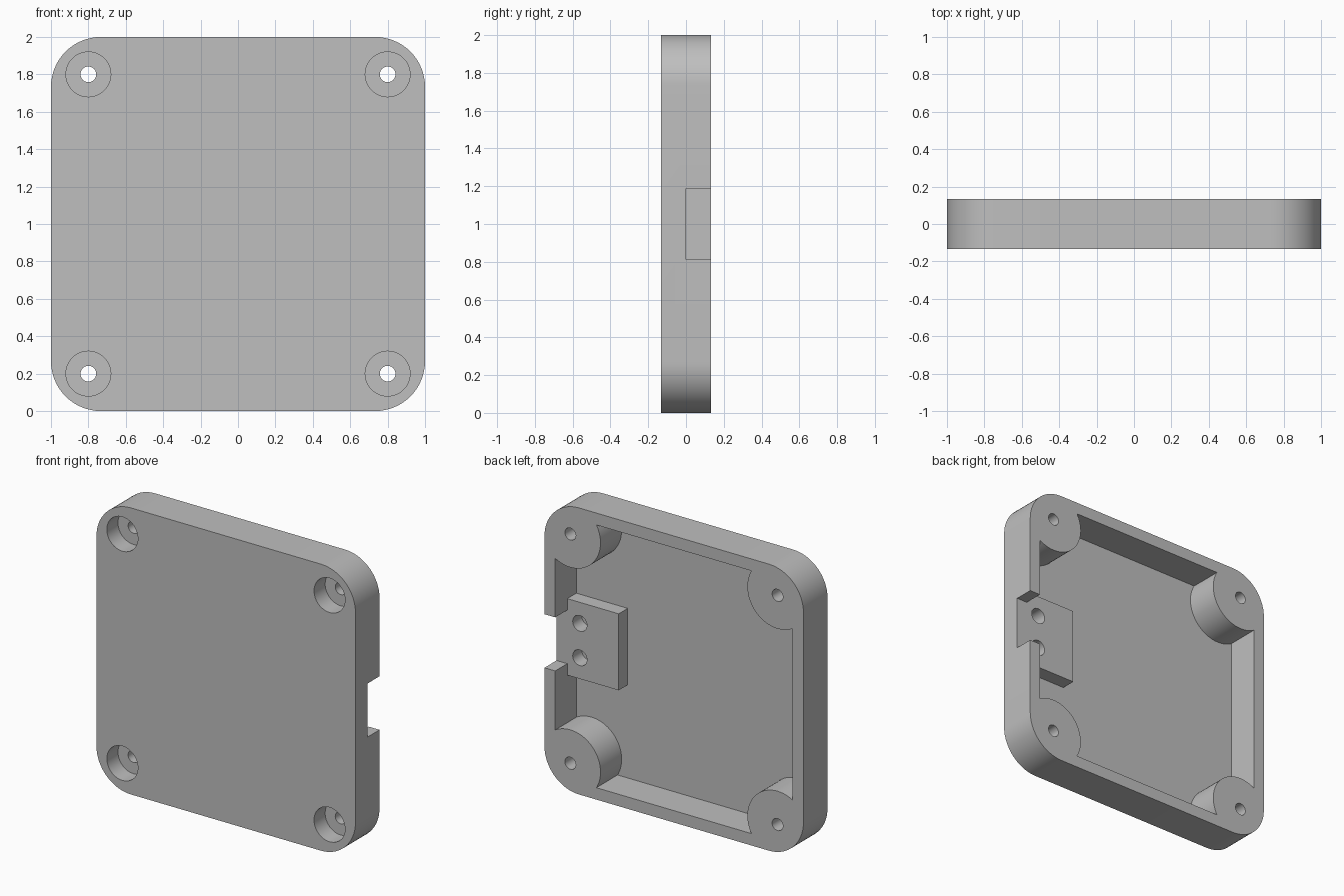
import bpy
import bmesh
from math import cos, sin, pi, radians
from mathutils import Matrix, Vector

cube = bpy.data.objects.get("Cube")
if cube:
    bpy.data.objects.remove(cube, do_unlink=True)

HALF_DEPTH = 0.133
CORNER = 0.267      # outer corner radius
INNER = 0.917       # half size of the recess
FLOOR_Y = -0.1      # recess floor
SCREW = 0.8         # screw offset from the centre

grey = bpy.data.materials.new("light grey")
grey.use_nodes = True
grey.diffuse_color = (0.52, 0.52, 0.52, 1)
grey.node_tree.nodes["Principled BSDF"].inputs["Base Color"].default_value = (0.52, 0.52, 0.52, 1)


def make_object(name, bm):
    bmesh.ops.recalc_face_normals(bm, faces=bm.faces)
    mesh = bpy.data.meshes.new(name)
    bm.to_mesh(mesh)
    bm.free()
    mesh.materials.append(grey)
    obj = bpy.data.objects.new(name, mesh)
    bpy.context.collection.objects.link(obj)
    return obj


def prism(name, outline, y0, y1):
    """Extrude an (x, z) outline from y0 to y1."""
    bm = bmesh.new()
    face = bm.faces.new([bm.verts.new((x, y0, z)) for x, z in outline])
    extruded = bmesh.ops.extrude_face_region(bm, geom=[face])["geom"]
    verts = [v for v in extruded if isinstance(v, bmesh.types.BMVert)]
    bmesh.ops.translate(bm, verts=verts, vec=(0, y1 - y0, 0))
    return make_object(name, bm)


def box(name, x0, x1, y0, y1, z0, z1):
    return prism(name, [(x0, z0), (x1, z0), (x1, z1), (x0, z1)], y0, y1)


def cylinder(name, x, z, radius, y0, y1, sides=48):
    ring = [(x + radius * cos(2 * pi * i / sides), z + radius * sin(2 * pi * i / sides))
            for i in range(sides)]
    return prism(name, ring, y0, y1)


def cut(target, cutter):
    mod = target.modifiers.new("cut", "BOOLEAN")
    mod.operation = "DIFFERENCE"
    mod.solver = "EXACT"
    mod.object = cutter
    bpy.context.view_layer.objects.active = target
    bpy.ops.object.modifier_apply(modifier=mod.name)
    bpy.data.objects.remove(cutter, do_unlink=True)


# Rounded square shell
outline = []
inset = 1 - CORNER
for corner, (sx, sz) in enumerate([(1, 1), (-1, 1), (-1, -1), (1, -1)]):
    for step in range(17):
        a = (corner + step / 16) * pi / 2
        outline.append((sx * inset + CORNER * cos(a), 1 + sz * inset + CORNER * sin(a)))
shell = prism("enclosure_cover", outline, -HALF_DEPTH, HALF_DEPTH)

# Recess, leaving corner bosses and the cable clamp block standing
recess = box("recess_cutter", -INNER, INNER, FLOOR_Y, 0.2, 1 - INNER, 1 + INNER)
screws = [(x, 1 + z) for x in (-SCREW, SCREW) for z in (-SCREW, SCREW)]
for x, z in screws:
    cut(recess, cylinder("boss", x, z, 0.233, -0.3, 0.3, 64))
cut(recess, box("clamp_block", 0.52, 1.1, -0.3, 0, 0.733, 1.267))
cut(shell, recess)

# Cable notch in the left wall, level with the block
cut(shell, box("notch_cutter", 0.85, 1.1, 0, 0.3, 0.813, 1.187))

# Screw holes with front counterbores
for x, z in screws:
    cut(shell, cylinder("counterbore", x, z, 0.12, -0.3, -0.01))
    cut(shell, cylinder("screw_hole", x, z, 0.042, -0.3, 0.3, 32))

# Blind clamp screw holes
for z in (0.88, 1.12):
    cut(shell, cylinder("clamp_hole", 0.82, z, 0.055, -0.1, 0.3, 32))

bpy.ops.object.select_all(action="DESELECT")
shell.select_set(True)
bpy.context.view_layer.objects.active = shell
bpy.ops.object.shade_smooth_by_angle(angle=radians(30))
